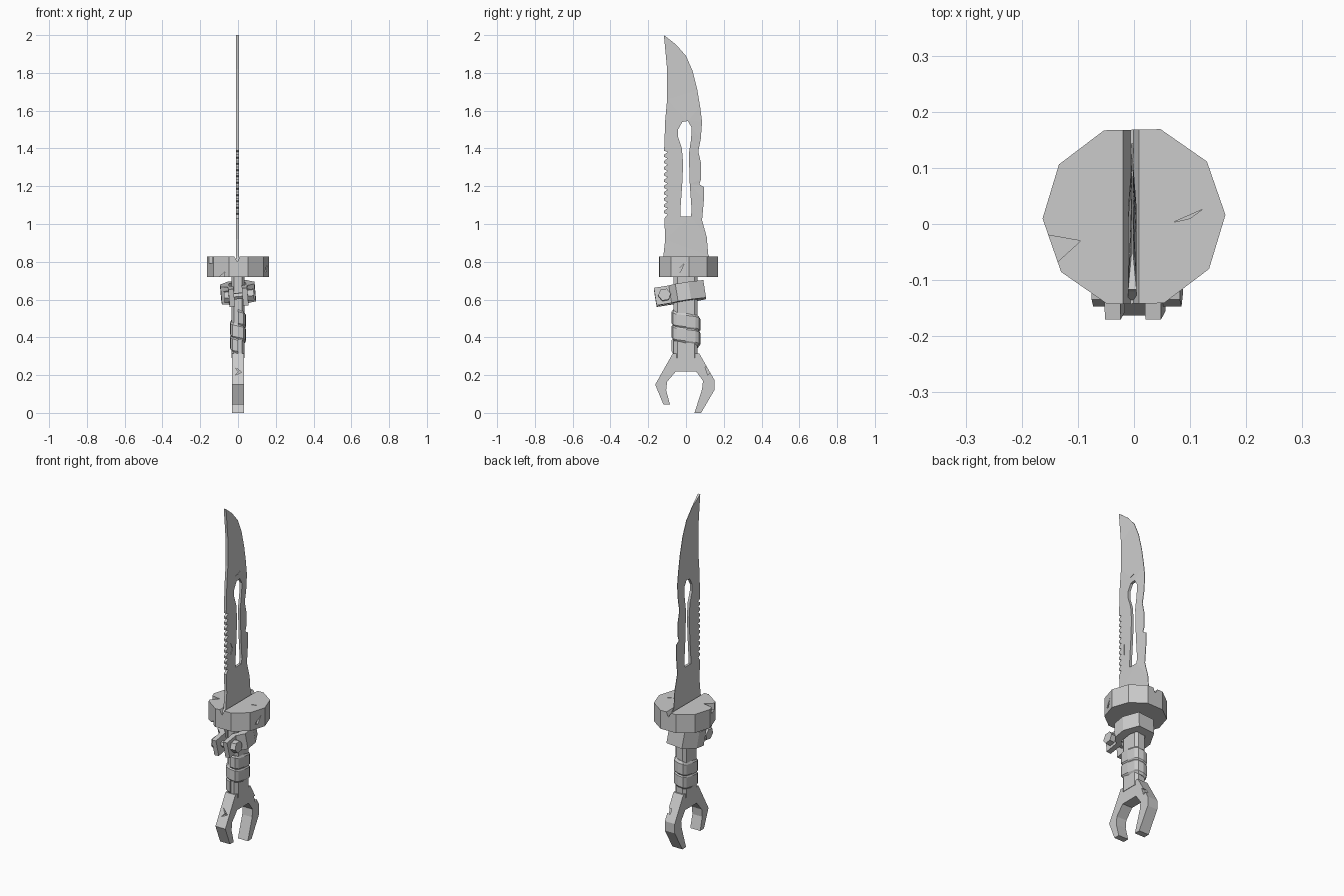
import bpy, bmesh
from math import sin, cos, pi, radians, copysign
from mathutils import Vector

cube = bpy.data.objects.get("Cube")
if cube:
    bpy.data.objects.remove(cube, do_unlink=True)

steel = bpy.data.materials.new("worn_grey_steel")
steel.use_nodes = True
GREY = (0.6, 0.6, 0.6, 1)
steel.diffuse_color = GREY
steel.node_tree.nodes["Principled BSDF"].inputs["Base Color"].default_value = GREY

# Ways to lay a 2D profile in space
along_x = lambda a, b, d: Vector((d, a, b))
along_y = lambda a, b, d: Vector((a, d, b))
along_z = lambda a, b, d: Vector((a, b, d))


def finish(name, bm):
    bmesh.ops.recalc_face_normals(bm, faces=bm.faces)
    mesh = bpy.data.meshes.new(name)
    bm.to_mesh(mesh)
    bm.free()
    mesh.materials.append(steel)
    obj = bpy.data.objects.new(name, mesh)
    bpy.context.collection.objects.link(obj)
    return obj


def prism(name, loops, place, lo, hi, shape=None):
    """Extrude an outline (first loop) with holes (other loops)."""
    bm = bmesh.new()
    for loop in loops:
        vs = [bm.verts.new(place(a, b, lo)) for a, b in loop]
        for i, v in enumerate(vs):
            bm.edges.new((vs[i - 1], v))
    bmesh.ops.triangle_fill(bm, edges=bm.edges[:], use_beauty=True)
    ext = bmesh.ops.extrude_face_region(bm, geom=bm.faces[:])["geom"]
    moved = [g for g in ext if isinstance(g, bmesh.types.BMVert)]
    bmesh.ops.translate(bm, verts=moved, vec=place(0, 0, hi - lo))
    if shape:
        for v in bm.verts:
            shape(v)
    bmesh.ops.dissolve_limit(bm, angle_limit=0.001, verts=bm.verts[:], edges=bm.edges[:])
    return finish(name, bm)


def carve(obj, *cutters):
    bpy.context.view_layer.objects.active = obj
    for cutter in cutters:
        mod = obj.modifiers.new("carve", "BOOLEAN")
        mod.operation, mod.solver, mod.object = "DIFFERENCE", "EXACT", cutter
        bpy.ops.object.modifier_apply(modifier=mod.name)
        bpy.data.objects.remove(cutter, do_unlink=True)


def ngon(n, r, cx=0, cy=0, turn=0):
    return [(cx + r * cos(turn + 2 * pi * i / n), cy + r * sin(turn + 2 * pi * i / n))
            for i in range(n)]


def gash(points, place, lo, hi):
    return prism("gash", [points], place, lo, hi)


# Blade: curved edge at the back, saw-toothed spine at the front, long slot
edge = [(-.14, .795), (.15, .795), (.118, .835), (.11, .93), (.085, 1.02), (.095, 1.13),
        (.095, 1.195), (.07, 1.21), (.08, 1.24), (.08, 1.32), (.065, 1.385), (.078, 1.45),
        (.085, 1.54), (.075, 1.62), (.06, 1.71), (.035, 1.81), (0, 1.89), (-.053, 1.95)]
spine = [(-.117, 2), (-.1, 1.82), (-.1, 1.66), (-.11, 1.55), (-.115, 1.41)]
for i in range(11):
    z = 1.4 - i * .033
    spine += [(-.116, z), (-.116, z - .012), (-.098, z - .02)]
spine += [(-.115, 1.03), (-.11, .92), (-.12, .83)]
slot = [(-.03, 1.04), (-.03, 1.07), (-.02, 1.21), (-.015, 1.32), (-.022, 1.4), (-.042, 1.46),
        (-.042, 1.5), (-.02, 1.54), (.01, 1.545), (.03, 1.51), (.027, 1.45), (.015, 1.37),
        (.02, 1.21), (.03, 1.07), (.025, 1.04)]


def hone(v):
    """Thin the blade to its cutting edge."""
    thin = v.co.y > .04 or (v.co.z > 1.78 and v.co.y > -.095)
    v.co.x = -.003 + copysign(.0015 if thin else .0075, v.co.x)


blade = prism("blade", [edge + spine, slot], along_x, -.01, .01, hone)
carve(blade,
      gash([(-.035, 1.575), (.02, 1.59), (-.005, 1.577)], along_x, .002, .03),
      gash([(-.075, 1.2), (-.055, 1.16), (-.075, 1.13)], along_x, .002, .03))

# Guard: ten-sided disc with a groove for the blade and a few nicks
guard = prism("guard", [ngon(10, .163, 0, .013, .02)], along_z, .72, .828)
carve(guard,
      prism("groove", [[(-.026, .84), (.014, .84), (-.001, .803), (-.006, .803)]],
            along_y, -.3, .3),
      gash([(-.18, -.015), (-.095, -.03), (-.15, -.08)], along_z, .79, .9),
      gash([(.07, .003), (.122, .026), (.1, .01)], along_z, .822, .9),
      gash([(-.1, .72), (-.07, .745), (-.075, .7)], along_y, -.3, -.1),
      gash([(-.05, .75), (-.01, .79), (-.03, .745)], along_x, .14, .3))

# Grip core: eight-sided post
core = [(-.035, -.045), (-.02, -.066), (.02, -.066), (.035, -.045),
        (.035, .045), (.02, .062), (-.02, .062), (-.035, .045)]
prism("grip_core", [core], along_z, .29, .73)

# Grip wrap: thick strip wound down the core
bm = bmesh.new()
rows, STEPS, TURNS = [], 12, 2
for k in range(STEPS * TURNS + 1):
    a = -pi / 2 + 2 * pi * k / STEPS
    z = .505 - .15 * k / (STEPS * TURNS)
    sx = copysign(abs(cos(a)) ** .6, cos(a))
    sy = copysign(abs(sin(a)) ** .6, sin(a))
    section = [(-.012, -.043), (.003, -.043), (.012, -.03), (.012, .03), (.003, .043), (-.012, .043)]
    rows.append([bm.verts.new(((.031 + o) * sx, (.064 + o) * sy, z + dz)) for o, dz in section])
for r, s in zip(rows, rows[1:]):
    for i in range(len(r)):
        bm.faces.new((r[i - 1], r[i], s[i], s[i - 1]))
bm.faces.new(rows[0])
bm.faces.new(rows[-1])
finish("grip_wrap", bm)

# Clamp: tilted strap open at the front, with two lugs and a bolt
half = [(.022, -.165), (.05, -.165), (.052, -.085), (.09, -.05), (.092, .02), (.05, .1)]
inner = [(.03, .055), (.045, .02), (.045, -.05), (.022, -.075)]
side = half + [(-x, y) for x, y in reversed(half)]
strap = side + [(-x, y) for x, y in reversed(inner)] + inner
clamp = prism("clamp_strap",
              [half + [(-x, y) for x, y in reversed(half)]
               + [(-x, y) for x, y in reversed(inner)] + inner], along_z, -.047, .047)
parts = [clamp]
hexagon = ngon(6, .034, -.115, 0)
for name, lo, hi, r in (("bolt_shaft", -.06, .06, .018), ("bolt_head", .05, .083, .034),
                        ("bolt_nut", -.075, -.05, .034)):
    parts.append(prism(name, [ngon(6, r, -.115, 0)], along_x, lo, hi))
for p in parts:
    p.location = (0, 0, .637)
    p.rotation_euler = (radians(9), radians(-5), 0)

# Wrench jaw: open fork at the bottom, one prong shorter
jaw = [(-.07, .315), (-.163, .15), (-.12, .045), (-.085, .045), (-.105, .12), (-.1, .165),
       (-.053, .22), (.053, .22), (.09, .17), (.085, .125), (.045, 0), (.08, 0),
       (.15, .12), (.15, .175), (.07, .315)]
fork = prism("wrench_jaw", [jaw], along_x, -.032, .032)
carve(fork,
      gash([(.1, .245), (.115, .2), (.14, .225)], along_x, .012, .1),
      gash([(-.018, .245), (.02, .215), (-.015, .2), (.002, .217)], along_y, -.2, -.105))
